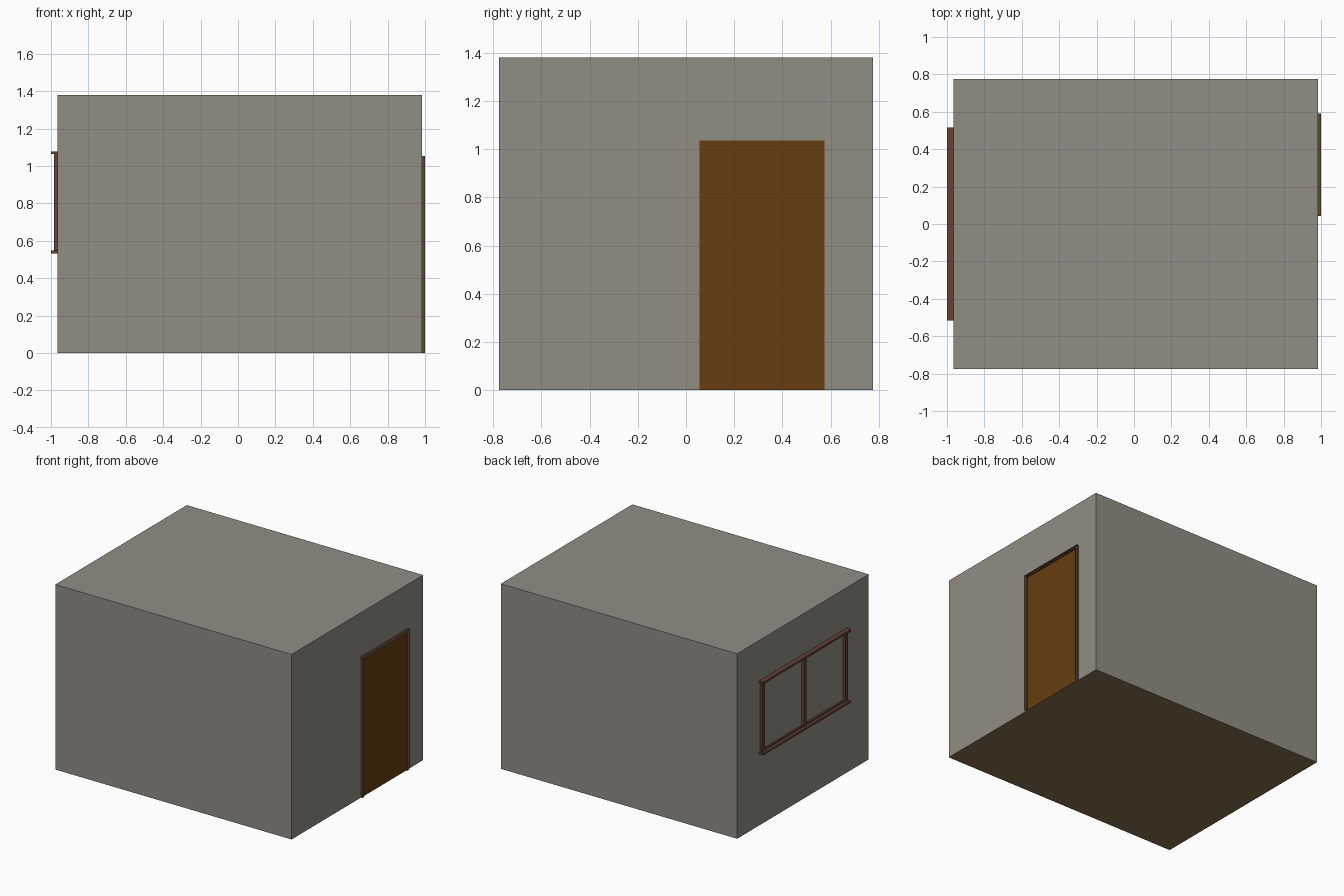
import bpy, bmesh

if "Cube" in bpy.data.objects:
    bpy.data.objects.remove(bpy.data.objects["Cube"])


def material(name, rgb):
    m = bpy.data.materials.new(name)
    m.diffuse_color = (*rgb, 1)
    m.use_nodes = True
    m.node_tree.nodes["Principled BSDF"].inputs["Base Color"].default_value = m.diffuse_color
    return m


WALL = material("wall grey", (0.283, 0.266, 0.231))
FLOOR = material("floor brown", (0.25, 0.16, 0.075))
DOOR = material("door brown", (0.133, 0.048, 0.005))
TRIM = material("trim brown", (0.127, 0.055, 0.034))


def add_object(name, bm, *mats):
    mesh = bpy.data.meshes.new(name)
    bm.to_mesh(mesh)
    bm.free()
    for m in mats:
        mesh.materials.append(m)
    ob = bpy.data.objects.new(name, mesh)
    bpy.context.collection.objects.link(ob)
    return ob


def box(name, x, y, z, *mats):
    """Box from (min, max) ranges on each axis; a second material goes underneath."""
    bm = bmesh.new()
    bmesh.ops.create_cube(bm, size=1)
    for v in bm.verts:
        for i, (lo, hi) in enumerate((x, y, z)):
            v.co[i] = hi if v.co[i] > 0 else lo
    bm.normal_update()
    if len(mats) > 1:
        for f in bm.faces:
            f.material_index = int(f.normal.z < -0.5)
    return add_object(name, bm, *mats)


# Room shell with a brown floor underneath
XL, XR = -0.965, 0.985
box("room", (XL, XR), (-0.775, 0.775), (0, 1.38), WALL, FLOOR)

# Door panel, a thin plate on the right wall
box("door", (XR - 0.01, XR + 0.002), (0.055, 0.575), (0, 1.035), DOOR)

# Door frame: outer and inner rims standing off the wall, open at the front
bm = bmesh.new()
for y0, y1, top, inward in ((0.042, 0.592, 1.052, False), (0.055, 0.575, 1.035, True)):
    path = [(y0, 0), (y0, top), (y1, top), (y1, 0)]
    back = [bm.verts.new((XR, y, z)) for y, z in path]
    front = [bm.verts.new((1.0, y, z)) for y, z in path]
    for i in range(3):
        f = bm.faces.new((back[i], front[i], front[i + 1], back[i + 1]))
        f.normal_update()
        centre = f.calc_center_median()
        centre.y -= (y0 + y1) / 2
        centre.z -= top / 2
        outward = f.normal.y * centre.y + f.normal.z * centre.z > 0
        if outward == inward:
            f.normal_flip()
add_object("door_frame", bm, TRIM)

# Window: deep sill and head, shallower uprights and rails
box("window_sill", (-1.0, XL), (-0.517, 0.517), (0.532, 0.547), TRIM)
box("window_head", (-1.0, XL), (-0.517, 0.517), (1.063, 1.078), TRIM)
for name, y in (("left_jamb", 0.49), ("mullion", 0), ("right_jamb", -0.49)):
    box("window_" + name, (-0.983, XL), (y - 0.016, y + 0.016), (0.547, 1.063), TRIM)
for name, z in (("lower_rail", 0.547), ("upper_rail", 1.05)):
    box("window_" + name, (-0.978, XL), (-0.474, 0.474), (z, z + 0.013), TRIM)
